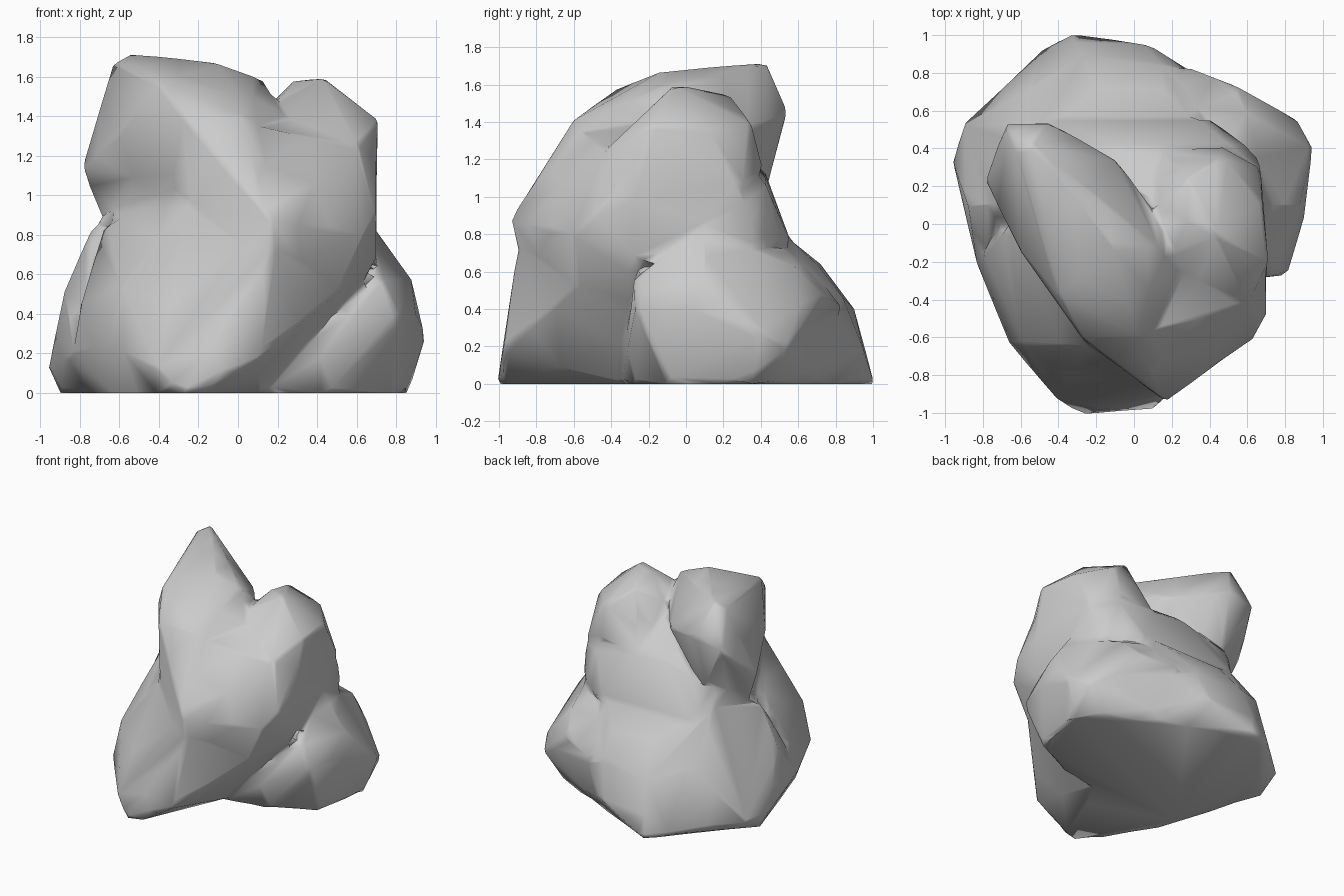
import bpy, bmesh, math


def hull(name, pts):
    """Faceted convex lump wrapped around a few corner points."""
    bm = bmesh.new()
    for p in pts:
        bm.verts.new(p)
    bmesh.ops.convex_hull(bm, input=bm.verts)
    loose = [v for v in bm.verts if not v.link_faces]
    bmesh.ops.delete(bm, geom=loose, context='VERTS')
    bmesh.ops.recalc_face_normals(bm, faces=bm.faces)
    me = bpy.data.meshes.new(name)
    bm.to_mesh(me)
    bm.free()
    ob = bpy.data.objects.new(name, me)
    bpy.context.collection.objects.link(ob)
    return ob


# Upper mass, overhanging at the front right
rock = hull("rock", [
    (.17, -.94, .87), (.15, -.88, .65), (.64, -.6, .80), (.70, -.49, .90),
    (.52, -.58, .52), (.70, -.25, .66), (.70, -.30, 1.15), (.60, -.42, 1.25),
    (.67, .30, 1.0), (.50, .42, 1.08), (-.1, .42, 1.14), (-.55, .42, 1.0),
    (-.71, .15, .86), (-.25, -.63, 1.03), (.02, -.6, 1.36),
    (.18, -.17, 1.43), (.14, .08, 1.36), (.40, .56, .76), (-.45, .55, .78),
    (-.3, -.6, .5), (.64, .38, .77)])

# Tall peak, a broad ridge running forward to the overhang
peak = hull("peak", [
    (-.55, .43, 1.72), (-.63, .40, 1.67), (-.1, -.13, 1.67), (.13, -.12, 1.58),
    (-.40, -.38, 1.57), (-.28, -.6, 1.41), (.02, -.6, 1.41), (-.68, .53, 1.41),
    (-.45, .54, 1.46), (-.08, .33, 1.36), (.13, .03, 1.42), (-.79, .24, 1.13),
    (-.61, -.13, 1.30), (-.25, -.63, 1.05), (.17, -.94, .87), (.18, -.18, 1.45),
    (.35, -.4, 1.2), (-.45, .42, 1.0), (-.69, .2, .90)])

# Smaller right peak
knob = hull("knob", [
    (.28, .02, 1.58), (.43, -.06, 1.60), (.28, .24, 1.54), (.48, .35, 1.40),
    (.71, -.20, 1.38), (.68, .12, 1.36), (.12, .10, 1.42), (.19, -.17, 1.46),
    (.60, -.42, 1.26), (.70, -.3, .95), (.67, .3, 1.05), (.47, .41, 1.15),
    (.15, .38, 1.15), (.2, -.3, 1.1)])

# Front foot tapering up into the overhang
foot = hull("foot", [
    (-.27, -1.01, 0), (-.20, -1, .01), (.10, -.98, .17), (.17, -.90, .72),
    (-.41, -.93, .12), (-.40, -.84, 0), (-.66, -.63, .25), (-.59, -.63, .55),
    (-.25, -.64, .95), (.52, -.58, .52), (.68, -.27, .62), (.1, -.35, 0),
    (-.62, -.48, 0), (-.83, -.22, .2), (-.80, -.15, .45), (-.68, 0, .85),
    (.2, 0, .3)])

# Broad base at the back and left
base = hull("base", [
    (-.96, .33, .12), (-.90, .35, 0), (-.90, .53, .1), (-.48, .93, .04),
    (-.33, 1.01, 0), (.08, .95, .18), (-.27, .90, .40), (.15, .84, .46),
    (.28, .82, .35), (-.88, .10, .52), (-.83, -.22, .2), (-.73, .1, .85),
    (-.55, .42, .88), (-.62, -.48, 0), (.1, -.35, 0), (.6, .55, 0),
    (.3, .57, .76), (-.55, .72, .5), (-.2, .72, .64), (.15, .71, .63),
    (-.25, .82, .50)])

# Right rear lump
lump = hull("lump", [
    (.95, .40, .27), (.87, .55, .2), (.86, .35, 0), (.70, .52, 0),
    (.70, .62, .42), (.55, .73, .48), (.28, .83, .42), (.1, .8, 0),
    (.88, .10, .57), (.90, .03, .40), (.81, -.27, .40), (.72, -.28, .57),
    (.70, .10, .82), (.60, .58, .63), (.2, .54, .76), (.45, -.27, 0),
    (.1, -.35, 0), (.78, -.10, 0)])

# Fuse the lumps into one shell, blend the seams and reduce to low poly
bpy.context.view_layer.objects.active = rock
rock.select_set(True)


def modify(kind, **settings):
    mod = rock.modifiers.new(kind.lower(), kind)
    for key, value in settings.items():
        setattr(mod, key, value)
    bpy.ops.object.modifier_apply(modifier=mod.name)


for part in (peak, knob, foot, base, lump):
    modify('BOOLEAN', operation='UNION', solver='EXACT', object=part)
    bpy.data.objects.remove(part)
modify('REMESH', mode='VOXEL', voxel_size=.025)
modify('SMOOTH', factor=.5, iterations=4)
modify('DECIMATE', ratio=800 / (2 * len(rock.data.polygons)))
for v in rock.data.vertices:
    if v.co.z < .02:
        v.co.z = 0
bpy.ops.object.shade_smooth_by_angle(angle=math.radians(55))
